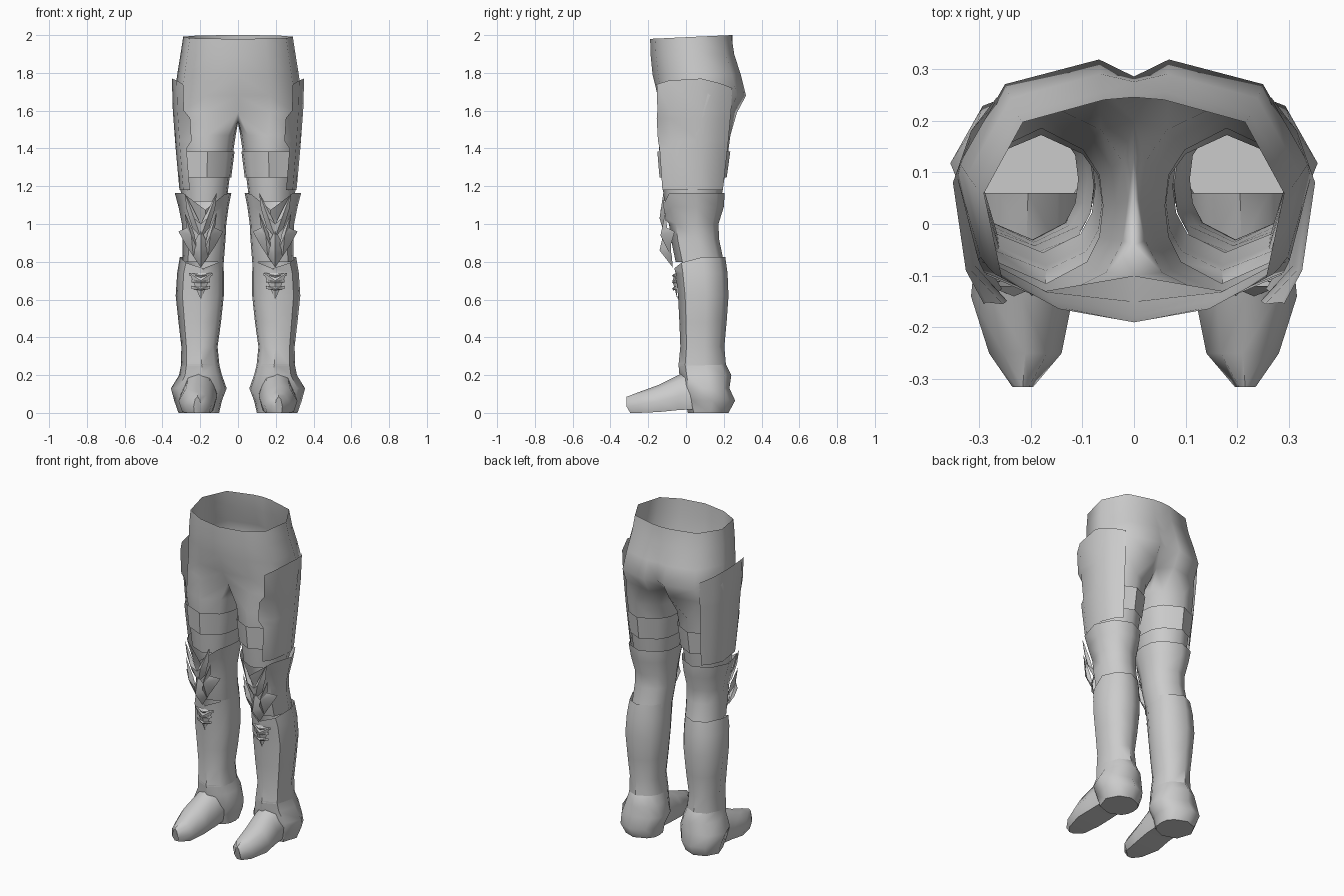
import bpy, math

cube = bpy.data.objects.get("Cube")
if cube:
    bpy.data.objects.remove(cube, do_unlink=True)

grey = bpy.data.materials.new("plain grey")
grey.use_nodes = True
GREY = (0.6, 0.6, 0.6, 1)
grey.diffuse_color = GREY
grey.node_tree.nodes["Principled BSDF"].inputs["Base Color"].default_value = GREY


def make(name, verts, faces, angle=50):
    """Build a left-side part and mirror it to the right."""
    mesh = bpy.data.meshes.new(name)
    mesh.from_pydata(verts, [], faces)
    mesh.materials.append(grey)
    obj = bpy.data.objects.new(name, mesh)
    bpy.context.collection.objects.link(obj)
    bpy.ops.object.select_all(action='DESELECT')
    obj.select_set(True)
    bpy.context.view_layer.objects.active = obj
    bpy.ops.object.shade_smooth_by_angle(angle=math.radians(angle))
    obj.modifiers.new("mirror", 'MIRROR')
    return obj


def bridge(a, b, closed=True):
    """Quads between an upper row and a lower row of vertex indices."""
    n = len(a)
    quads = []
    for i in range(n if closed else n - 1):
        j = (i + 1) % n
        face = [a[i], b[i], b[j], a[j]]
        quads.append(list(dict.fromkeys(face)))
    return quads


def loft(rows, closed=True, cap=False):
    verts = [p for row in rows for p in row]
    n = len(rows[0])
    ids = [list(range(k * n, k * n + n)) for k in range(len(rows))]
    faces = [q for a, b in zip(ids, ids[1:]) for q in bridge(a, b, closed)]
    if cap:
        faces.append(ids[-1][::-1])
    return verts, faces


# Leg cross-section, starting at the inner front and going round the outside
SECTION = [(.13, .14), (.46, 0), (.86, .14), (1, .55), (.82, .88),
           (.5, 1), (.16, .86), (.03, .7), (0, .5), (.03, .3)]


def ring(z, x0, x1, y0, y1, lift=()):
    lift = dict(lift)
    return [(x0 + u * (x1 - x0), y0 + v * (y1 - y0), z + lift.get(i, 0))
            for i, (u, v) in enumerate(SECTION)]


# Hips: half rings that join at the middle, then split into a thigh
def hip(z, tilt, hw, front, back, mid_front, mid_back):
    d = back - front
    pts = [(0, mid_front), (.5, front + .06 * d), (.88, front + .2 * d),
           (1, front + .58 * d), (.74, front + .9 * d), (.2, back), (0, mid_back)]
    return [(u * hw, y, z + tilt * (y - front) / d) for u, y in pts]


hips = [hip(1.98, .02, .29, -.19, .24, -.19, .245),
        hip(1.89, .01, .305, -.185, .255, -.187, .25),
        hip(1.79, 0, .322, -.175, .29, -.177, .275),
        hip(1.68, 0, .337, -.16, .318, -.15, .285),
        hip(1.59, 0, .342, -.155, .27, -.1, .2)]
thigh = [ring(1.47, .012, .335, -.147, .235),
         ring(1.32, .035, .318, -.137, .215),
         ring(1.12, .06, .298, -.115, .185)]
verts, faces = loft(hips, closed=False)
last = len(verts) - 7
crotch = len(verts)
verts += [(0, .13, 1.55), (0, .05, 1.535), (0, -.04, 1.55)]
start = len(verts)
tv, tf = loft(thigh)
verts += tv
faces += [[i + start for i in f] for f in tf]
faces += bridge(list(range(last, last + 7)) + list(range(crotch, crotch + 3)),
                list(range(start, start + 10)))
make("trousers", verts, faces, 60)

# Strap round the inner thigh, ending under the outer plate
order = [4, 5, 6, 7, 8, 9, 0, 1, 2]
strap = [ring(1.385, .018, .33, -.152, .235), ring(1.245, .036, .315, -.14, .215)]
make("thigh_strap", *loft([[r[i] for i in order] for r in strap], closed=False))

# Outer thigh plate with a rounded tab on its front edge
plate = []
for z, t, tab in [(1.76, 0, 0), (1.6, .12, 0), (1.56, .2, .03),
                  (1.44, .42, .03), (1.4, .5, 0), (1.18, 1, 0)]:
    top = z > 1.7
    plate.append([(.29 - .035 * t - tab, -.155 + .03 * t - tab * .2, z - .02 * top),
                  (.325 - .035 * t, -.09 + .02 * t, z),
                  (.35 - .04 * t, .08, z + .01 * top),
                  (.315 - .04 * t, .18 - .02 * t, z - .015 * top),
                  (.265 - .025 * t, .245 - .05 * t, z - .04 * top)])
make("thigh_plate", *loft(plate, closed=False))

# Knee guard with a flared, notched cuff
knee = [ring(1.165, .035, .335, -.135, .205, {1: -.09, 0: -.01, 2: 0}),
        ring(1.09, .05, .315, -.12, .2, {1: -.05}),
        ring(1.0, .062, .297, -.09, .172),
        ring(.92, .066, .293, -.08, .175),
        ring(.8, .075, .295, -.055, .2)]
make("knee_guard", *loft(knee))

# Boot shaft and heel
boot = [ring(.825, .078, .308, -.062, .208, {1: -.06, 0: -.03, 2: -.03}),
        ring(.74, .075, .322, -.055, .22),
        ring(.62, .075, .33, -.042, .225),
        ring(.48, .09, .315, -.035, .215),
        ring(.35, .108, .3, -.03, .203),
        ring(.25, .098, .302, -.04, .212)]
make("boot_shaft", *loft(boot))
heel = [ring(.26, .1, .3, -.04, .21),
        ring(.2, .085, .312, -.035, .24),
        ring(.13, .06, .355, -.02, .23),
        ring(.065, .085, .338, -.005, .26),
        ring(.0, .1, .315, .01, .225)]
make("boot_heel", *loft(heel, cap=True))

# Foot: sections from ankle to toe
foot = []
for y, x0, x1, z0, z1 in [(.06, .11, .3, .02, .24), (-.04, .11, .305, .015, .2),
                          (-.14, .118, .315, .005, .15), (-.25, .14, .28, 0, .11),
                          (-.315, .195, .235, 0, .085)]:
    w, h = x1 - x0, z1 - z0
    foot.append([(x0 + u * w, y + .02 * (v < .1) * (y < -.3), z0 + v * h)
                 for u, v in [(.1, 0), (.9, 0), (1, .4), (.8, .85),
                              (.5, 1), (.2, .85), (0, .4)]])
make("foot", *loft(foot, cap=True))


# Raised ornaments: an outline fanned up to a ridge point
CX = .197


def facet(name, outline, peak, both=False):
    verts, faces = [], []
    for side in ((1, -1) if both else (1,)):
        s = len(verts)
        pts = [(CX + side * x, y, z) for x, y, z in outline + [peak]]
        verts += pts
        n = len(outline)
        for i in range(n):
            f = [s + i, s + (i + 1) % n, s + n]
            a, b, c = (verts[k] for k in f)
            ny = (b[2] - a[2]) * (c[0] - a[0]) - (b[0] - a[0]) * (c[2] - a[2])
            faces.append(f if ny < 0 else f[::-1])
    return make(name, verts, faces, 25)


facet("knee_crest", [(0, -.125, 1.0), (.035, -.12, 1.07), (.085, -.12, 1.165),
                     (.075, -.115, 1.08), (.045, -.105, .98), (0, -.11, .93)],
      (.035, -.14, 1.03), True)
facet("knee_wing", [(.02, -.1, .87), (.035, -.11, .95), (.085, -.11, 1.06),
                    (.075, -.1, .98), (.118, -.06, .96), (.08, -.08, .89),
                    (.04, -.08, .83)], (.05, -.135, .94), True)
facet("knee_spike", [(0, -.115, .97), (.045, -.085, .88), (.04, -.075, .83),
                     (0, -.07, .77), (-.04, -.075, .83), (-.045, -.085, .88)],
      (0, -.14, .86))
facet("shin_point", [(-.06, -.055, .74), (.06, -.055, .74), (0, -.045, .6)],
      (0, -.072, .7))
for k, (z, w) in enumerate([(.735, .062), (.7, .05), (.665, .05)]):
    facet(f"shin_bar_{k + 1}", [(-w, -.05, z - .008), (0, -.066, z - .018),
                                (w, -.05, z - .008), (w, -.05, z + .006),
                                (0, -.066, z), (-w, -.05, z + .006)],
          (0, -.074, z - .008))
